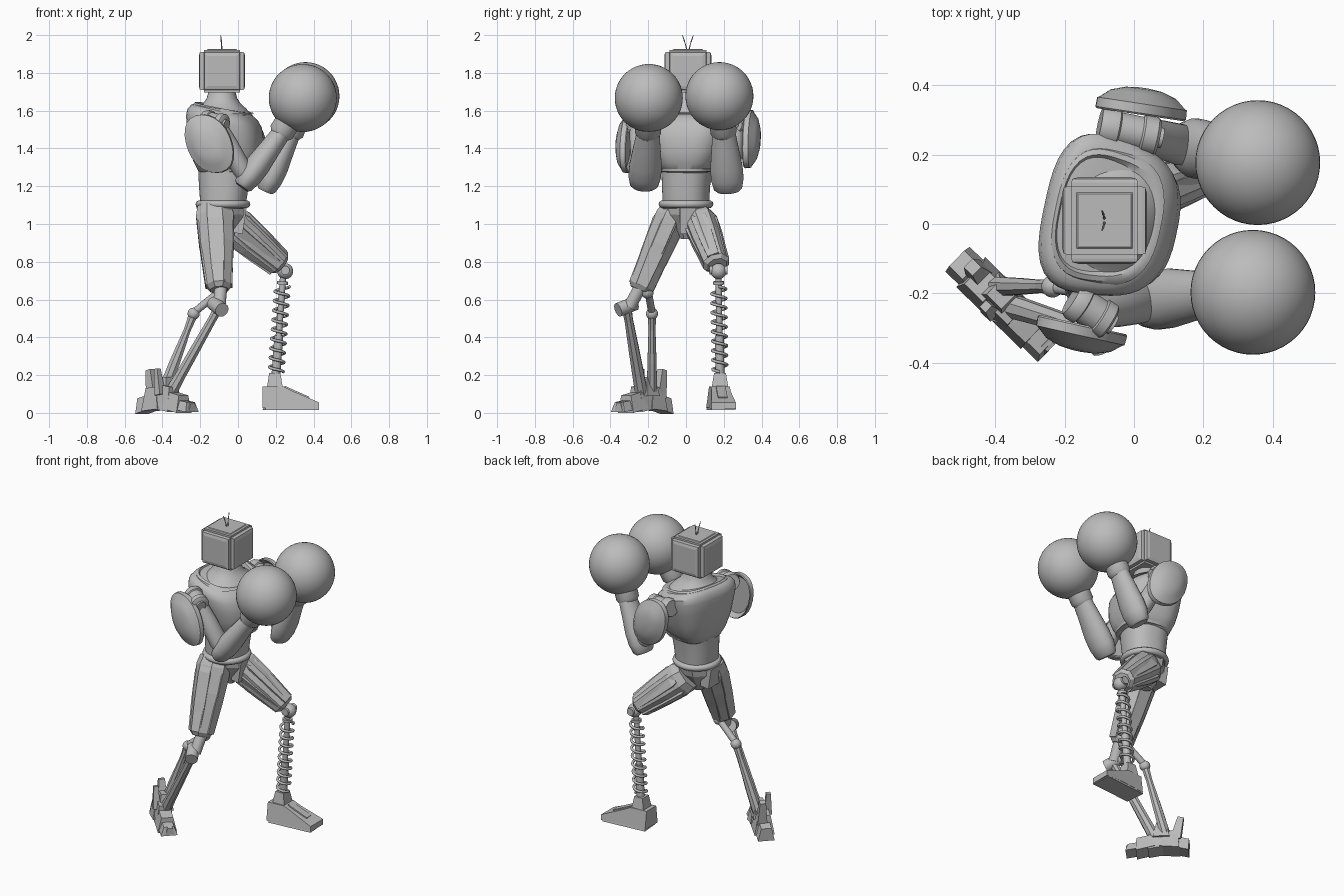
import bpy, bmesh, math
from mathutils import Vector as V, Matrix

if "Cube" in bpy.data.objects:
    bpy.data.objects.remove(bpy.data.objects["Cube"])

grey = bpy.data.materials.new("plain grey")
grey.use_nodes = True
grey.diffuse_color = (0.5, 0.5, 0.5, 1)
grey.node_tree.nodes["Principled BSDF"].inputs["Base Color"].default_value = (0.5, 0.5, 0.5, 1)


def finish(name, bm, smooth=0):
    bmesh.ops.recalc_face_normals(bm, faces=bm.faces[:])
    me = bpy.data.meshes.new(name)
    bm.to_mesh(me)
    bm.free()
    ob = bpy.data.objects.new(name, me)
    bpy.context.collection.objects.link(ob)
    me.materials.append(grey)
    if smooth:
        bpy.ops.object.select_all(action='DESELECT')
        ob.select_set(True)
        bpy.context.view_layer.objects.active = ob
        bpy.ops.object.shade_smooth_by_angle(angle=math.radians(smooth))
    return ob


def skin(name, rings, smooth=0, closed=False):
    """Join rings of points into a capped (or closed) surface."""
    bm = bmesh.new()
    rows = [[bm.verts.new(p) for p in r] for r in rings]
    n = len(rows[0])
    pairs = list(zip(rows, rows[1:])) + ([(rows[-1], rows[0])] if closed else [])
    for r, s in pairs:
        for i in range(n):
            bm.faces.new((r[i], r[(i + 1) % n], s[(i + 1) % n], s[i]))
    if not closed:
        bm.faces.new(rows[0])
        bm.faces.new(rows[-1])
    return finish(name, bm, smooth)


def ring(c, u, v, ru, rv, n, power=2, half=False, narrow=0):
    """Rounded outline; narrow makes the v width shrink toward +u."""
    out = []
    for i in range(n):
        a = math.tau * (i + (0.5 if half else 0)) / n
        x, y = math.cos(a), math.sin(a)
        k = (abs(x) ** power + abs(y) ** power) ** (-1 / power)
        out.append(c + u * (ru * x * k) + v * (rv * y * k * (1 - narrow * x * k)))
    return out


def limb(name, a, b, prof, n=24, ref=(0, 1, 0), power=2, smooth=40):
    """Sweep a profile of (t, radius u, radius v) from a to b; v lies along ref."""
    a, b, ref = V(a), V(b), V(ref)
    w = (b - a).normalized()
    v = (ref - w * ref.dot(w)).normalized()
    u = v.cross(w)
    return skin(name, [ring(a.lerp(b, t), u, v, p, q, n, power, True) for t, p, q in prof], smooth)


def rod(name, a, b, r, r2=None, n=16):
    ref = (1, 0, 0) if abs((V(b) - V(a)).normalized().x) < 0.8 else (0, 1, 0)
    return limb(name, a, b, [(0, r, r), (1, r2 or r, r2 or r)], n, ref)


def ball(name, c, r, seg=32):
    bm = bmesh.new()
    bmesh.ops.create_uvsphere(bm, u_segments=seg, v_segments=seg // 2, radius=r, matrix=Matrix.Translation(c))
    return finish(name, bm, 40)


def block(name, c, size, turn=0, tilt=0, taper=1.0):
    """Tapered box: the top is scaled by taper."""
    bm = bmesh.new()
    bmesh.ops.create_cube(bm, size=1)
    for p in bm.verts:
        if p.co.z > 0:
            p.co.x *= taper
            p.co.y *= taper
    m = Matrix.Translation(c) @ Matrix.Rotation(turn, 4, 'Z') @ Matrix.Rotation(tilt, 4, 'Y')
    bm.transform(m @ Matrix.Diagonal((*size, 1)))
    return finish(name, bm)


# Head: bevelled box with a raised, chamfered panel on each side
bm = bmesh.new()
bmesh.ops.create_cube(bm, size=1, matrix=Matrix.Translation((-0.085, 0.01, 1.81)) @ Matrix.Diagonal((0.215, 0.22, 0.225, 1)))
bmesh.ops.bevel(bm, geom=bm.edges[:], offset=0.012, segments=2, affect='EDGES')
bm.normal_update()
sides = [f for f in bm.faces if f.calc_area() > 0.02 and abs(f.normal.z) < 0.5]
for depth, width in ((0.01, 0.003), (0.005, 0.026)):
    for f in sides:
        bmesh.ops.inset_individual(bm, faces=[f], thickness=width, depth=depth)
finish("head", bm)
block("head_top_ridge", (-0.085, 0.01, 1.922), (0.17, 0.17, 0.008), taper=0.9)
for s in (-1, 1):
    for i in range(2):
        y = 0.01 + s * (0.005 + 0.012 * i)
        rod("antenna", (-0.085 - 0.003 * i, y, 1.92 + 0.045 * i),
            (-0.088 - 0.004 * i, y + s * 0.012, 1.965 + 0.035 * i), 0.004, 0.002, 6)

# Torso, turned slightly about the vertical; the shoulder line drops toward the chest
TURN = math.radians(-12)
tu, tv = V((math.cos(TURN), math.sin(TURN), 0)), V((-math.sin(TURN), math.cos(TURN), 0))


def body(name, rows, power, drop=0, narrow=0):
    top, low = max(r[0] for r in rows), min(r[0] for r in rows)
    out = []
    for z, x, y, ru, rv in rows:
        lean = tu - V((0, 0, drop * (z - low) / (top - low)))
        out.append(ring(V((x, y, z)), lean, tv, ru, rv, 48, power, narrow=narrow))
    return skin(name, out, 40)


body("abdomen", [(1.08, -0.08, 0, .115, .12), (1.2, -0.075, 0, .13, .125), (1.34, -0.07, 0.01, .14, .14)], 2.4)
body("chest", [(1.27, -0.065, .01, .125, .12), (1.28, -.06, .01, .145, .135), (1.33, -.06, .01, .17, .165),
               (1.4, -.06, .012, .187, .195), (1.48, -.065, .015, .192, .213), (1.54, -.072, .018, .19, .227),
               (1.575, -.077, .02, .177, .226), (1.6, -.08, .02, .155, .205), (1.606, -.08, .02, .14, .18)],
     3, .22, .1)
body("collar_rim", [(1.585, -.078, .02, .158, .2), (1.612, -.078, .02, .15, .187), (1.618, -.08, .02, .138, .172),
                    (1.6, -.08, .02, .125, .155)], 2.8, .2, .08)
body("neck", [(1.58, -.08, .015, .145, .18), (1.61, -.082, .012, .125, .14), (1.635, -.085, .01, .1, .105),
              (1.665, -.085, .01, .08, .085), (1.71, -.085, .01, .068, .072)], 2.2)
body("chest_band", [(1.275, -.06, .01, .12, .12), (1.277, -.055, .01, .15, .14), (1.292, -.055, .01, .152, .145),
                    (1.295, -.055, .01, .12, .12)], 2.6)

# Belt and pelvis
belt = []
for i in range(48):
    a = math.tau * i / 48
    d = V((math.cos(a) * 0.125, math.sin(a) * 0.125, 0))
    belt.append(ring(V((-0.08, 0, 1.105)) + d, d.normalized(), V((0, 0, 1)), 0.02, 0.02, 10))
skin("belt", belt, 40, closed=True)
limb("pelvis", (-0.08, 0.01, 1.1), (-0.08, 0.0, 0.92),
     [(0, .12, .12), (.3, .12, .11), (.7, .085, .06), (1, .05, .03)], 8, smooth=0)
block("pelvis_front_plate", (0.01, 0.01, 1.02), (0.05, 0.085, 0.14), tilt=0.15)
block("pelvis_back_plate", (-0.18, 0, 1.03), (0.06, 0.11, 0.13), tilt=-0.15)

# Arms, each with its own pose
arms = {
    "right": dict(joint=((-.18, -.215, 1.55), (-.07, -.285, 1.525)), elbow=(.05, -.22, 1.235), wrist=(.235, -.2, 1.49),
                  glove=(.343, -.197, 1.667), pad=(-.15, -.3, 1.425), turn=-.22, side=-1),
    "left": dict(joint=((-.1, .285, 1.55), (.07, .25, 1.53)), elbow=(.165, .22, 1.22), wrist=(.285, .2, 1.49),
                 glove=(.357, .177, 1.677), pad=(.02, .325, 1.45), turn=-.15, side=1),
}
for side, p in arms.items():
    a, b = map(V, p["joint"])
    limb(side + "_shoulder_joint", a, b, [(0, .05, .05), (.12, .058, .058), (.3, .058, .058), (.33, .05, .05),
         (.7, .05, .05), (.73, .056, .056), (.95, .056, .056), (1, .048, .048)], ref=(0, 0, 1))
    rod(side + "_shoulder_cap", b, b + (b - a).normalized() * 0.012, 0.03)
    e, w, g = V(p["elbow"]), V(p["wrist"]), V(p["glove"])
    limb(side + "_upper_arm", a.lerp(b, 0.6), e, [(0, .045, .045), (.4, .052, .055), (.8, .052, .06), (1, .04, .05)])
    d = (w - e).normalized()
    limb(side + "_forearm", e - d * 0.05, w, [(0, .04, .06), (.04, .052, .075), (.2, .064, .087), (.4, .066, .086),
         (.7, .057, .073), (1, .05, .06)])
    limb(side + "_glove_cuff", w - d * 0.03, g, [(0, .05, .055), (.1, .068, .07), (.3, .068, .07), (.6, .09, .09)])
    ball(side + "_glove", g, 0.18, seg=48)
    # shoulder shield: shallow dome with a stepped rim, narrowing downward
    s, c = p["side"], V(p["pad"])
    u = V((math.cos(p["turn"]), math.sin(p["turn"]), 0))
    out = V((-u.y, u.x, 0)) * s
    rings = []
    for off, k in ((.015, .8), (-.01, .97), (-.005, 1), (.022, .99), (.024, .95), (.05, .72), (.064, .4), (.068, .1)):
        r = ring(c + out * off, u, V((0, 0, 1)), .125 * k, .155 * k, 24, 2.2)
        rings.append([q + u * (-0.25 * (q.z - c.z)) for q in r])
    skin(side + "_shoulder_shield", rings, 30)

# Thighs: faceted shells with raised plates
for side, hip, knee in (("right", V((-.125, -.055, 1.09)), V((-.1, -.245, .65))),
                        ("left", V((-.06, .07, 1.03)), V((.23, .165, .78)))):
    shell = [(0, .095, .075), (.12, .108, .09), (.45, .1, .088), (.7, .085, .08), (.95, .07, .075), (1, .05, .055)]
    limb(side + "_thigh", hip, knee, shell, 8, smooth=0)
    w = (knee - hip).normalized()
    front = (V((1, 0, 0)) - w * w.x).normalized()
    across = w.cross(front)
    for name, d, reach, ref in (("front", front, .057, across), ("outer", across, .05, front),
                                ("inner", -across, .05, front), ("back", -front, .057, across)):
        limb(f"{side}_thigh_{name}_plate", hip.lerp(knee, .12) + d * reach, hip.lerp(knee, .95) + d * (reach - .02),
             [(0, .035, .035), (.1, .045, .045), (.55, .043, .042), (1, .037, .034)], 4, ref, 8, 0)

# Left lower leg: ball knee, piston and coil spring
knee, ankle = V((.24, .172, .74)), V((.2, .18, .19))
ball("left_knee_ball", (.25, .172, .75), .042)
rod("left_knee_pin", (.25, .125, .755), (.25, .22, .755), .024)
rod("left_piston", knee, ankle, .017)
rod("left_piston_sleeve", knee.lerp(ankle, .6), ankle, .024)
rod("spring_top_cap", knee.lerp(ankle, .08), knee.lerp(ankle, .11), .03)
coil = []
for i in range(9 * 20 + 1):
    a, t = math.tau * i / 20, 0.13 + 0.82 * i / 180
    d = V((math.cos(a), math.sin(a), 0))
    coil.append(ring(knee.lerp(ankle, t) + d * .038, d, V((0, 0, 1)), .008, .008, 8))
skin("coil_spring", coil, 60)

# Left foot: ankle block and wedge boot from a side profile, toe turned a little outward
block("left_ankle", (.195, .18, .17), (.085, .09, .08), taper=.7)
profile = [(.13, .025), (.13, .14), (.24, .14), (.29, .115), (.43, .055), (.43, .02), (.3, .03)]
skin("left_boot", [[V((x, .178 + s * (.065 if z < .06 else .05) + .09 * (x - .2), z)) for x, z in profile]
                   for s in (-1, 1)])
block("left_boot_sole", (.28, .186, .027), (.29, .13, .025), turn=.09, taper=.93)
block("left_boot_tongue", (.31, .189, .106), (.14, .05, .015), turn=.09, tilt=.42)

# Right lower leg: knee joints and two struts
ball("right_knee_ball", (-.095, -.205, .64), .034)
rod("right_knee_link", (-.09, -.24, .67), (-.1, -.3, .56), .034)
rod("right_knee_axle", (-.13, -.27, .58), (-.085, -.36, .545), .038)
rod("right_knee_bar", (-.1, -.2, .64), (-.235, -.18, .53), .02)
ball("right_rear_joint", (-.235, -.18, .525), .032)
limb("right_front_strut", (-.1, -.315, .56), (-.36, -.235, .1),
     [(0, .026, .028), (.15, .024, .024), (.5, .028, .03), (.8, .03, .034), (1, .036, .036)], 8, smooth=0)
limb("right_rear_strut", (-.235, -.18, .525), (-.4, -.18, .1),
     [(0, .026, .024), (.2, .02, .02), (.6, .03, .026), (1, .034, .03)], 8, smooth=0)

# Right foot: overlapping flared blocks along a diagonal line, heel to toe
heel, toe = V((-.485, -.125, 0)), V((-.275, -.33, 0))
yaw = math.atan2(toe.y - heel.y, toe.x - heel.x)
for i, (t, z, h, wd, ln, tilt) in enumerate(((0, .045, .08, .1, .09, -.25), (.25, .075, .12, .12, .12, -.1),
                                             (.52, .08, .13, .11, .13, .15), (.78, .057, .09, .115, .12, .22),
                                             (1, .037, .05, .1, .1, .15))):
    c = heel.lerp(toe, t)
    block(f"right_foot_segment_{i + 1}", (c.x, c.y, z), (ln, wd, h), yaw, tilt, .62)
block("right_heel_fin", (-.455, -.135, .155), (.06, .06, .15), yaw, -.2, .6)
block("right_ankle_fin", (-.42, -.245, .165), (.04, .045, .14), yaw, -.15, .6)
block("right_ankle", (-.385, -.205, .14), (.1, .09, .1), yaw, 0, .6)
block("right_toe_tip", (-.252, -.345, .035), (.05, .06, .045), yaw, .3, .5)
